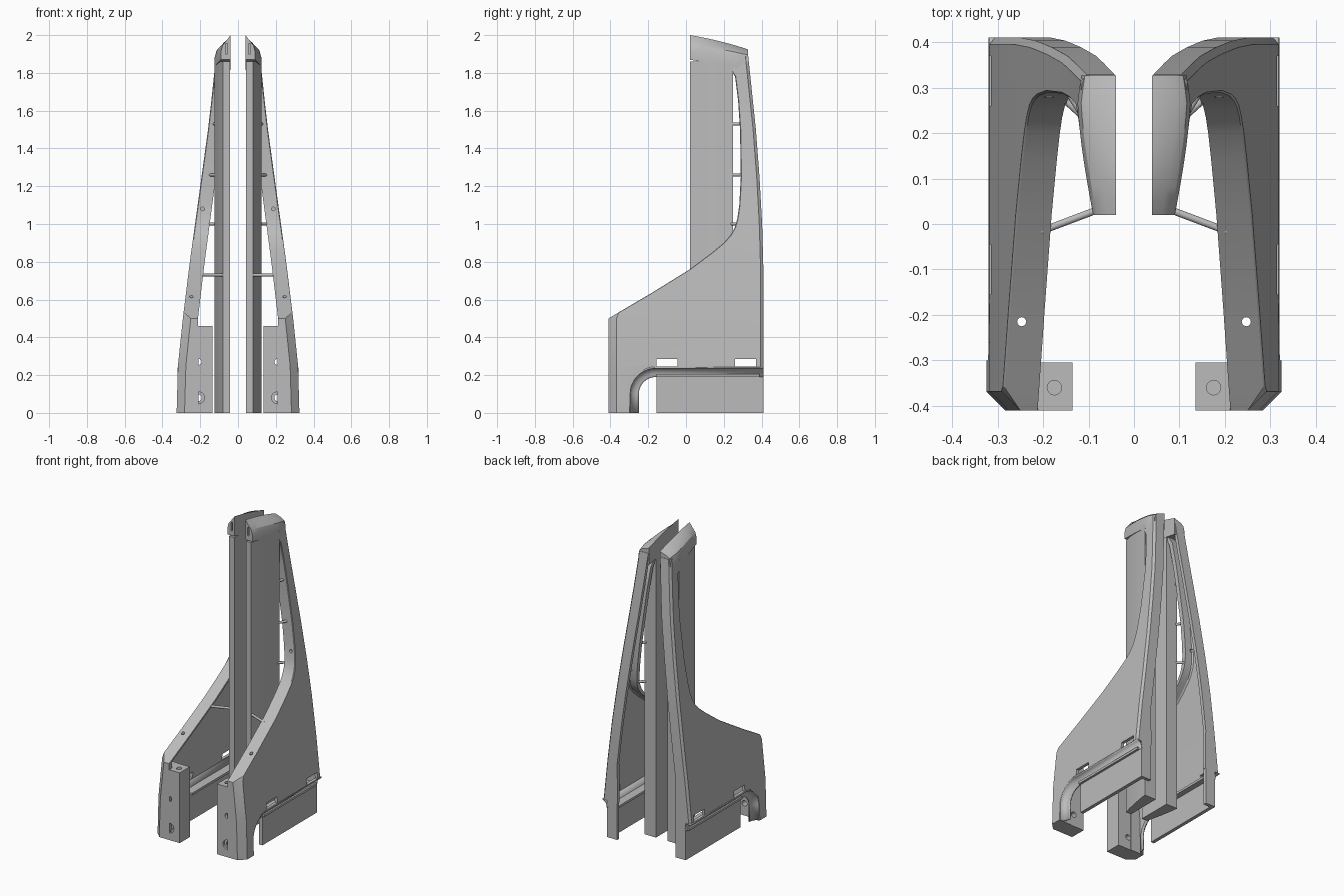
import bpy, bmesh, math
from mathutils import Vector

if "Cube" in bpy.data.objects:
    bpy.data.objects.remove(bpy.data.objects["Cube"])

grey = bpy.data.materials.new("mid_grey")
grey.diffuse_color = (0.5, 0.5, 0.5, 1)
grey.use_nodes = True
grey.node_tree.nodes["Principled BSDF"].inputs["Base Color"].default_value = grey.diffuse_color


def finish(name, bm, mirror=True, smooth=None):
    bmesh.ops.recalc_face_normals(bm, faces=bm.faces)
    me = bpy.data.meshes.new(name)
    bm.to_mesh(me)
    bm.free()
    me.materials.append(grey)
    ob = bpy.data.objects.new(name, me)
    bpy.context.collection.objects.link(ob)
    if smooth:
        bpy.context.view_layer.objects.active = ob
        ob.select_set(True)
        bpy.ops.object.shade_smooth_by_angle(angle=math.radians(smooth))
        ob.select_set(False)
    if mirror:
        ob.modifiers.new("mirror", 'MIRROR').use_mirror_merge = False
    return ob


def loft(sections, closed=True, caps=True):
    """Join equal-length rings of points into a skin."""
    bm = bmesh.new()
    rings = [[bm.verts.new(p) for p in s] for s in sections]
    n = len(rings[0])
    for a, b in zip(rings, rings[1:]):
        for i in range(n if closed else n - 1):
            j = (i + 1) % n
            bm.faces.new((a[i], a[j], b[j], b[i]))
    if caps:
        bm.faces.new(rings[0])
        bm.faces.new(rings[-1])
    return bm


def box(x0, x1, y0, y1, z0, z1):
    return loft([[(x0, y0, z), (x1, y0, z), (x1, y1, z), (x0, y1, z)] for z in (z0, z1)])


def rod(p, q, r, n=16):
    p, q = Vector(p), Vector(q)
    d = (q - p).normalized()
    u = d.orthogonal().normalized()
    v = d.cross(u)
    ring = [r * (math.cos(t) * u + math.sin(t) * v)
            for t in (2 * math.pi * i / n for i in range(n))]
    return loft([[c + e for e in ring] for c in (p, q)])


def height(me):
    zs = [v.co.z for v in me.vertices] or [0]
    return max(zs) - min(zs)


def cut(ob, *cutters):
    """Cut each cutter mesh out of the part, keeping the part if a cut fails."""
    for bm in cutters:
        tool = finish("cutter", bm, mirror=False)
        tool.hide_render = True
        backup = ob.data.copy()
        m = ob.modifiers.new("cut", 'BOOLEAN')
        m.object, m.operation, m.solver = tool, 'DIFFERENCE', 'EXACT'
        while ob.modifiers[0] != m:
            ob.modifiers.move(len(ob.modifiers) - 1, 0)
        bpy.context.view_layer.objects.active = ob
        bpy.ops.object.modifier_apply(modifier=m.name)
        if height(ob.data) < .9 * height(backup):
            ob.data = backup
        bpy.data.objects.remove(tool)


def lerp(table, t):
    for (a, p), (b, q) in zip(table, table[1:]):
        if t <= b:
            return p + (q - p) * max(0, t - a) / (b - a)
    return table[-1][1]


OUTER = [(0, .325), (.25, .318), (.5, .292), (.8, .255), (1.2, .2), (1.55, .152), (1.93, .112)]
BACK = [(0, .41), (.75, .41), (1.0, .403), (1.25, .389), (1.5, .37), (1.93, .325)]
FLANGE = [(0, .115), (.27, .108), (.5, .08), (1.93, .073)]
FRONT = [(0, -.41), (.25, -.41), (.5, -.41), (.53, -.36), (.63, -.19), (.76, .02), (.85, .14),
         (.9, .2), (.94, .235), (.98, .258), (1.03, .272), (1.1, .282), (1.25, .29), (1.5, .286),
         (1.65, .276), (1.78, .26), (1.82, .235), (1.89, .22)]

# Side panel: leaning wall with inward front and back flanges
sections = []
for z, yf in FRONT:
    xo, yb = lerp(OUTER, z), lerp(BACK, z)
    xi = xo - lerp(FLANGE, z)
    c = .042 if z <= .5 else .004
    w = .02
    sections.append([(x, y, z) for x, y in (
        (xi, yf), (xo - c, yf), (xo, yf + c), (xo, yb - .015), (xo - .012, yb), (xi, yb),
        (xi, yb - .022), (xo - w, yb - .022), (xo - w, yf + max(c + .012, .036)),
        (xo - max(c + .01, w + .008), yf + .028), (xi, yf + .028))])
panel = finish("side_panel", loft(sections), smooth=25)


def arch(off):
    """Outline of the lower opening, pulled inward by off."""
    r = .14 - off
    pts = [(-.30 + off, 0)]
    for i in range(11):
        a = math.pi - i * math.pi / 20
        pts.append((-.16 + r * math.cos(a), .10 + r * math.sin(a)))
    return pts + [(.41, .24 - off)]


# Lower opening, two side slots and small rim holes
opening = [(-.30, -.05)] + arch(0)[1:-1] + [(.5, .24), (.5, -.05)]
cut(panel,
    loft([[(x, y, z) for y, z in opening] for x in (.1, .5)]),
    box(.26, .5, -.155, -.045, .245, .285),
    box(.26, .5, .26, .37, .245, .285),
    rod((.247, -.215, .5), (.247, -.215, .7), .01),
    rod((.187, .2, 1.08), (.187, .33, 1.08), .01))

# Cove moulding along the opening
cove = []
for i in range(9):
    a = i * math.pi / 16
    cove.append([(.319 - .036 * math.sin(a), y, z) for y, z in arch(.05 * (1 - math.cos(a)))])
moulding = finish("arch_moulding", loft(cove, closed=False, caps=False), smooth=35)
solid = moulding.modifiers.new("thickness", 'SOLIDIFY')
solid.thickness = .008
solid.offset = 0

# Recessed lower plate with its back flange and inner ledge
finish("lower_plate", box(.262, .285, -.155, .41, 0, .2))
finish("lower_back_flange", box(.212, .285, .388, .41, 0, .24))
finish("inner_ledge", box(.225, .3, -.155, .39, .19, .205))

# Foot block with bolt holes
foot = finish("foot_block", box(.135, .243, -.41, -.305, 0, .46))
cut(foot,
    rod((.21, -.45, .08), (.21, -.395, .08), .032, 24),
    rod((.21, -.45, .08), (.21, -.2, .08), .018),
    rod((.21, -.45, .27), (.21, -.2, .27), .017),
    rod((.175, -.36, .40), (.175, -.36, .5), .016))
finish("foot_filler", loft([[(x, y, z) for x, y in (
    (.23, -.40), (xo - .05, -.40), (xo - .01, -.36), (xo - .01, -.302), (.23, -.302))]
    for z, xo in ((0, .325), (.25, .318), (.46, .297))]))

# Inner post with a gently curved outer side
side = [(.08, .022), (.093, .07), (.106, .13), (.117, .19), (.125, .25)]
finish("inner_post", loft([[(x, y, z) for x, y in [(.042, .022)] + side + [(.042, .25)]]
                           for z in (0, 1.86)]), smooth=30)

# Sloped cap joining the post to the panel
cap = []
for i in range(11):
    y = .02 + .307 * i / 10
    s = i / 10
    xo = .09 + .036 * math.sin(s * math.pi / 2) - .010 * max(0, s - .8) * 5
    top = 2.0 - .05 * s - .025 * s * s
    drop = .055 - .025 * s
    low = 1.87 - .055 * s
    cap.append([(x, y, z) for x, z in (
        (.04, low), (xo, low), (xo, top - drop - .03), (xo - .008, top - drop),
        (xo - .03, top - drop * .5), (.04, top))])
cap_ob = finish("top_cap", loft(cap), smooth=25)
cut(cap_ob, box(.055, .066, .0, .05, 1.90, 1.955))

# Thin tie rods between post and panel
for i, (p, q) in enumerate((
        ((.07, .035, .73), (.205, -.016, .73)),
        ((.11, .235, 1.0), (.165, .285, 1.0)),
        ((.11, .235, 1.26), (.15, .3, 1.26)),
        ((.11, .235, 1.53), (.13, .3, 1.53)))):
    finish(f"tie_rod_{i + 1}", rod(p, q, .008, 12), smooth=40)
